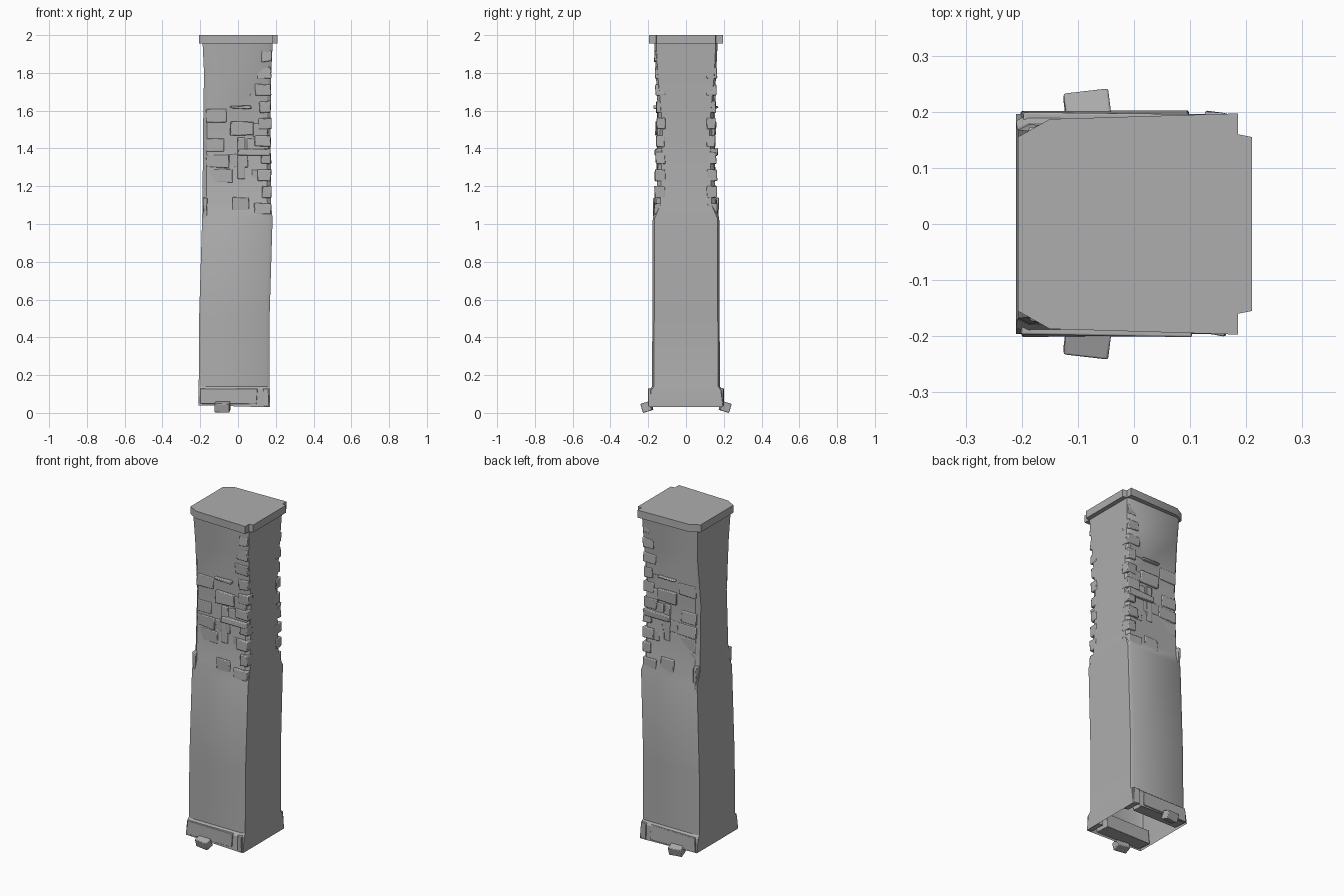
import bpy, bmesh, random
from mathutils import Matrix, Vector

random.seed(4)
old = bpy.data.objects.get("Cube")
if old:
    bpy.data.objects.remove(old)

stone = bpy.data.materials.new("grey stone")
stone.use_nodes = True
stone.diffuse_color = (0.42, 0.42, 0.42, 1)
shader = stone.node_tree.nodes["Principled BSDF"]
shader.inputs["Base Color"].default_value = stone.diffuse_color


def finish(name, bm, bevel=0):
    """Turn a bmesh into a shaded stone object with optional worn edges."""
    bmesh.ops.recalc_face_normals(bm, faces=bm.faces)
    mesh = bpy.data.meshes.new(name)
    bm.to_mesh(mesh)
    bm.free()
    part = bpy.data.objects.new(name, mesh)
    bpy.context.collection.objects.link(part)
    mesh.materials.append(stone)
    if bevel:
        worn_edges = part.modifiers.new("worn edges", "BEVEL")
        worn_edges.width = bevel
        worn_edges.segments = 2
    bpy.ops.object.select_all(action="DESELECT")
    part.select_set(True)
    bpy.context.view_layer.objects.active = part
    bpy.ops.object.shade_smooth_by_angle(angle=0.5)


def add_block(bm, left, right, bottom, top, outer, side):
    """Add one slightly irregular stone set into a broad face."""
    inner = 0.11
    size = Matrix.Diagonal((right - left, outer - inner, top - bottom, 1))
    middle = Vector((left + right, side * (outer + inner), bottom + top)) / 2
    made = bmesh.ops.create_cube(bm, size=1, matrix=Matrix.Translation(middle) @ size)
    for vert in made["verts"]:
        vert.co += Vector([random.uniform(-1, 1) for axis in "xyz"]) * 0.004


# Hollow shaft, open at the bottom: height, left, right, half depth, corner cut
levels = [
    (0.03, -0.21, 0.17, 0.196, 0),
    (0.12, -0.21, 0.17, 0.194, 0.01),
    (0.14, -0.208, 0.167, 0.18, 0.01),
    (0.5, -0.206, 0.167, 0.178, 0.01),
    (1.03, -0.19, 0.183, 0.176, 0.01),
    (1.1, -0.188, 0.175, 0.156, 0.02),
    (1.5, -0.185, 0.172, 0.143, 0.02),
    (1.8, -0.18, 0.176, 0.16, 0.01),
    (1.97, -0.188, 0.184, 0.168, 0.01),
]
bm = bmesh.new()
rings = []
for height, left, right, depth, cut in levels:
    edge = depth - cut
    half = [(left, -edge), (left + 0.02, -depth), (right - 0.02, -depth), (right, -edge)]
    outline = half + [(x, -y) for x, y in reversed(half)]
    rings.append([bm.verts.new((x, y, height)) for x, y in outline])
for low, high in zip(rings, rings[1:]):
    for i, vert in enumerate(low):
        bm.faces.new((low[i - 1], vert, high[i], high[i - 1]))
for vert in rings[0]:
    if vert.co.x < 0:
        vert.co.z += 0.01
finish("shaft", bm)

# Cap slab: half outline with chipped corners and a lip on the left side
half = [(-0.207, 0.155), (-0.15, 0.187), (0.185, 0.197), (0.185, 0.16), (0.21, 0.155)]
outline = half + [(x, -y) for x, y in reversed(half)]
bm = bmesh.new()
slab = bm.faces.new([bm.verts.new((x, y, 1.955)) for x, y in outline])
raised = bmesh.ops.extrude_face_region(bm, geom=[slab], use_keep_orig=True)["geom"]
for item in raised:
    if isinstance(item, bmesh.types.BMVert):
        item.co.z = 2
finish("cap", bm)


def add_worn_stones(bm, side):
    """Fill the eroded upper part with courses, edge stones and proud slabs."""
    # Thin uneven courses
    for course in range(8):
        bottom = 1.06 + course * 0.08
        start = -0.17
        while start < 0.1:
            end = min(start + random.uniform(0.07, 0.15), 0.16)
            if random.random() < 0.5:
                add_block(bm, start, end, bottom, bottom + 0.07, 0.152, side)
            start = end
    # Edge stones with gaps between them
    for step in range(10):
        bottom = 1.05 + step * 0.09
        outer = 0.155 + abs(bottom - 1.5) * 0.03
        add_block(bm, random.uniform(0.08, 0.13), 0.175, bottom, bottom + 0.06, outer, side)
    # Proud slabs, upright and bar in the middle
    add_block(bm, -0.04, 0.08, 1.47, 1.54, 0.16, side)
    add_block(bm, -0.04, 0.07, 1.61, 1.625, 0.17, side)
    add_block(bm, 0, 0.04, 1.24, 1.46, 0.153, side)
    add_block(bm, 0, 0.17, 1.36, 1.4, 0.168, side)
    # Ledge and edge strip above the smooth lower part
    add_block(bm, -0.03, 0.06, 1.05, 1.14, 0.164, side)
    add_block(bm, -0.185, -0.165, 1, 1.14, 0.172, side)


for name, side in (("front", -1), ("back", 1)):
    bm = bmesh.new()
    random.seed(7)
    add_worn_stones(bm, side)
    finish(name + "_worn_stones", bm, 0.005)

    # Plinth stones either side of a narrow gap
    bm = bmesh.new()
    add_block(bm, -0.2, 0.1, 0.045, 0.13, 0.199, side)
    add_block(bm, 0.13, 0.165, 0.035, 0.13, 0.199, side)
    finish(name + "_plinth_stones", bm, 0.003)

    # Small tilted foot stone sticking out of the base
    bm = bmesh.new()
    place = Matrix.Translation((-0.083, side * 0.207, 0.032))
    tilt = Matrix.Rotation(side * -0.3, 4, "X") @ Matrix.Rotation(side * 0.12, 4, "Z")
    size = Matrix.Diagonal((0.08, 0.05, 0.05, 1))
    bmesh.ops.create_cube(bm, size=1, matrix=place @ tilt @ size)
    finish(name + "_foot_stone", bm, 0.004)
